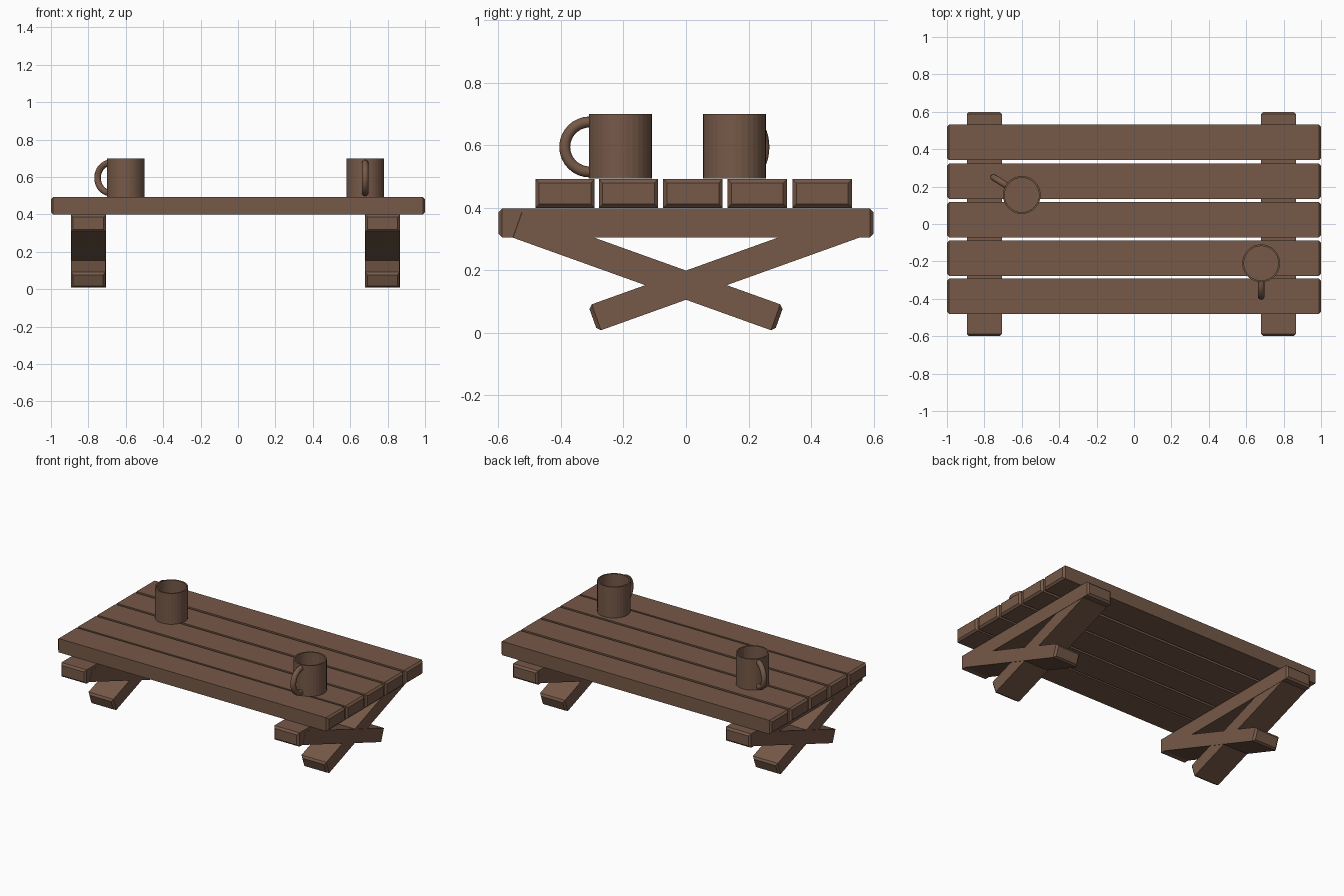
import bpy, bmesh, math
from mathutils import Matrix, Vector

if "Cube" in bpy.data.objects:
    bpy.data.objects.remove(bpy.data.objects["Cube"])

wood = bpy.data.materials.new("brown")
wood.diffuse_color = (0.18, 0.10, 0.065, 1)
wood.use_nodes = True
wood.node_tree.nodes["Principled BSDF"].inputs["Base Color"].default_value = wood.diffuse_color


def finish(name, bm):
    bmesh.ops.recalc_face_normals(bm, faces=bm.faces)
    me = bpy.data.meshes.new(name)
    bm.to_mesh(me)
    bm.free()
    me.materials.append(wood)
    ob = bpy.data.objects.new(name, me)
    bpy.context.collection.objects.link(ob)
    return ob


def board(name, length, width, thick, matrix, taper=0.012, inset=0.012):
    """Board along local x whose two ends taper to a smaller end face."""
    bm = bmesh.new()
    h = length / 2
    rings = []
    for x, i in ((-h, inset), (-h + taper, 0), (h - taper, 0), (h, inset)):
        w, t = width / 2 - i, thick / 2 - i
        rings.append([bm.verts.new((x, a * w, b * t))
                      for a, b in ((-1, -1), (1, -1), (1, 1), (-1, 1))])
    for r, s in zip(rings, rings[1:]):
        for k in range(4):
            bm.faces.new((r[k], r[(k + 1) % 4], s[(k + 1) % 4], s[k]))
    bm.faces.new(rings[0])
    bm.faces.new(rings[-1])
    bm.transform(matrix)
    finish(name, bm)


# Table top slats
for n, y in enumerate((-0.387, -0.184, 0.022, 0.228, 0.436)):
    board(f"top_slat_{n + 1}", 2.0, 0.19, 0.092, Matrix.Translation((0, y, 0.446)))

# Trestles: a cross beam and two crossed legs at each end
for side, x in (("left", -0.80), ("right", 0.773)):
    turn = Matrix.Rotation(math.pi / 2, 4, 'Z')
    board(f"{side}_cross_beam", 1.2, 0.186, 0.092,
          Matrix.Translation((x, 0, 0.352)) @ turn)
    for leg, s, off in (("front", 1, 0.002), ("back", -1, -0.001)):
        top, foot = Vector((x, -0.55 * s, 0.350)), Vector((x, 0.298 * s, 0.046))
        d = foot - top
        tilt = Matrix.Rotation(math.atan2(d.z, d.y), 4, 'X')
        board(f"{side}_{leg}_leg", d.length, 0.184, 0.088,
              Matrix.Translation((top + foot) / 2 + Vector((off, 0, 0))) @ tilt @ turn)


def mug(name, x, y, angle):
    place = Matrix.Translation((x, y, 0.494)) @ Matrix.Rotation(angle, 4, 'Z')
    # Hollow body: lathe of an open cup profile
    bm = bmesh.new()
    n = 32
    rings = [[bm.verts.new((r * math.cos(2 * math.pi * k / n),
                            r * math.sin(2 * math.pi * k / n), z)) for k in range(n)]
             for r, z in ((0.101, 0), (0.101, 0.206), (0.092, 0.206), (0.092, 0.012))]
    for a, b in zip(rings, rings[1:]):
        for k in range(n):
            bm.faces.new((a[k], a[(k + 1) % n], b[(k + 1) % n], b[k]))
    bm.faces.new(rings[0])
    bm.faces.new(rings[-1])
    bm.transform(place)
    finish(name + "_body", bm)
    # Half-ring handle
    bm = bmesh.new()
    steps, sides = 16, 12
    rings = []
    for i in range(steps + 1):
        a = -math.pi / 2 + math.pi * i / steps
        ring = []
        for k in range(sides):
            t = 2 * math.pi * k / sides
            r = 0.080 + 0.0175 * math.cos(t)
            ring.append(bm.verts.new((0.098 + r * math.cos(a), 0.0175 * math.sin(t),
                                      0.101 + r * math.sin(a))))
        rings.append(ring)
    for p, q in zip(rings, rings[1:]):
        for k in range(sides):
            bm.faces.new((p[k], p[(k + 1) % sides], q[(k + 1) % sides], q[k])).smooth = True
    bm.faces.new(rings[0])
    bm.faces.new(rings[-1])
    bm.transform(place)
    finish(name + "_handle", bm)


# Two mugs
mug("back_mug", -0.60, 0.155, math.radians(148))
mug("front_mug", 0.68, -0.21, math.radians(-90))
